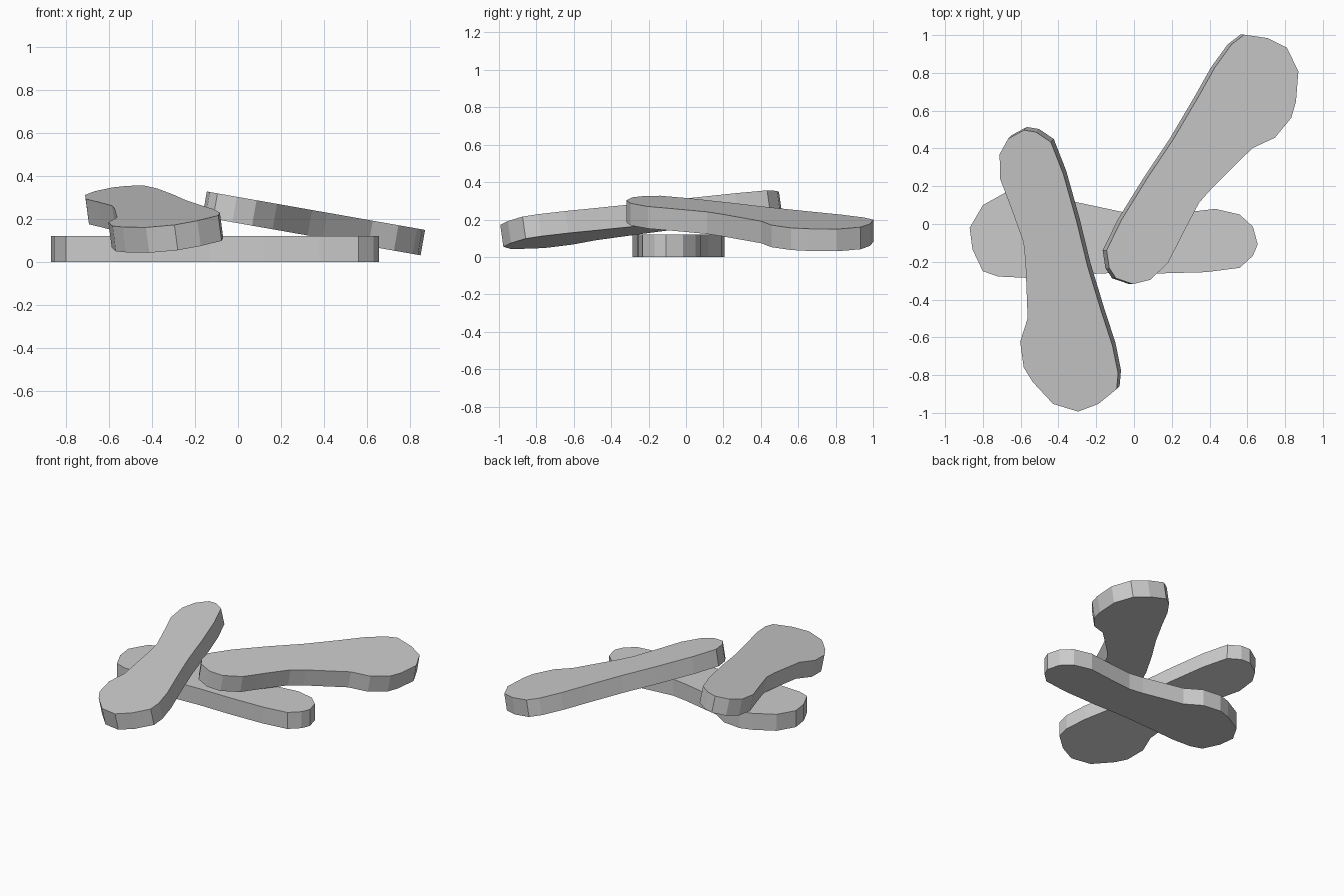
import bpy, bmesh
from math import radians
from mathutils import Matrix, Vector

if "Cube" in bpy.data.objects:
    bpy.data.objects.remove(bpy.data.objects["Cube"])

THICK = 0.12
PIVOT = Vector((-0.12, -0.06, 0))

# Shared slab outline: wide end on the left, one nearly straight side, one waisted side
OUTLINE = [
    (-0.87, -0.02), (-0.855, -0.135), (-0.80, -0.25), (-0.72, -0.278), (-0.57, -0.285),
    (-0.38, -0.272), (-0.13, -0.26), (0.12, -0.262), (0.38, -0.255), (0.56, -0.232),
    (0.63, -0.168), (0.655, -0.108), (0.63, -0.015), (0.56, 0.05), (0.43, 0.08),
    (0.26, 0.06), (0.075, 0.042), (-0.03, 0.057), (-0.325, 0.12), (-0.438, 0.19),
    (-0.575, 0.205), (-0.66, 0.178), (-0.80, 0.10),
]


def slab(name, top_centre, yaw, normal):
    """Extruded outline, turned by yaw, tilted so its top faces along normal."""
    bm = bmesh.new()
    face = bm.faces.new([bm.verts.new((x, y, -THICK)) for x, y in OUTLINE])
    grown = bmesh.ops.extrude_face_region(bm, geom=[face])
    top = [v for v in grown["geom"] if isinstance(v, bmesh.types.BMVert)]
    bmesh.ops.translate(bm, vec=(0, 0, THICK), verts=top)
    bmesh.ops.recalc_face_normals(bm, faces=bm.faces)
    mesh = bpy.data.meshes.new(name)
    tilt = Vector((0, 0, 1)).rotation_difference(Vector(normal)).to_matrix().to_4x4()
    bm.transform(Matrix.Translation(top_centre) @ tilt
                 @ Matrix.Rotation(radians(yaw), 4, 'Z') @ Matrix.Translation(-PIVOT))
    bm.to_mesh(mesh)
    bm.free()
    obj = bpy.data.objects.new(name, mesh)
    bpy.context.collection.objects.link(obj)
    return obj


# One slab flat on the ground, two leaning across it
slab("base_slab", (-0.12, -0.06, THICK), 0, (0, 0, 1))
slab("left_leaning_slab", (-0.44, -0.261, 0.257), 103.7, (-0.132, -0.1425, 1))
slab("right_leaning_slab", (0.3675, 0.331, 0.237), -123.7, (0.176, 0, 1))
